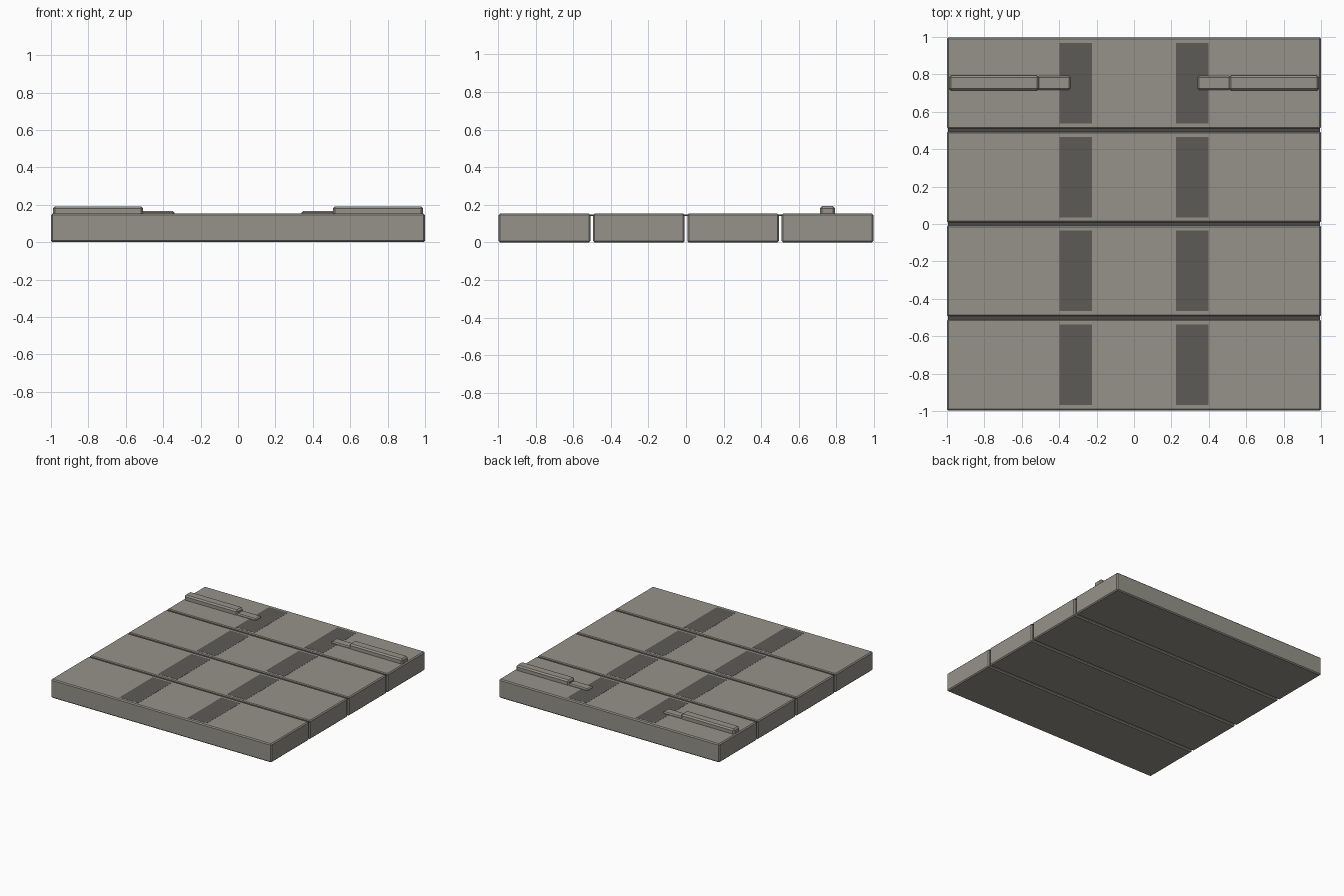
import bpy

if "Cube" in bpy.data.objects:
    bpy.data.objects.remove(bpy.data.objects["Cube"])


def material(name, rgb):
    mat = bpy.data.materials.new(name)
    mat.diffuse_color = (*rgb, 1)
    mat.use_nodes = True
    mat.node_tree.nodes["Principled BSDF"].inputs["Base Color"].default_value = mat.diffuse_color
    return mat


STONE = material("warm_grey", (0.30, 0.29, 0.25))
DARK = material("dark_grey", (0.11, 0.105, 0.095))
SEAM = material("seam_grey", (0.07, 0.068, 0.06))


def box(name, x, y, z, mat, bevel=0):
    """Box from (min, max) ranges, with an optional chamfer."""
    bpy.ops.mesh.primitive_cube_add(size=1, location=[sum(r) / 2 for r in (x, y, z)])
    ob = bpy.context.object
    ob.name = name
    ob.scale = [r[1] - r[0] for r in (x, y, z)]
    bpy.ops.object.transform_apply(location=False, rotation=False, scale=True)
    ob.data.materials.append(mat)
    if bevel:
        mod = ob.modifiers.new("chamfer", 'BEVEL')
        mod.width = bevel
        mod.segments = 1
    return ob


TOP = 0.153
PITCH = 0.502
HALF = 0.244

# Four planks, each with two dark inlay patches
for i in range(4):
    cy = (i - 1.5) * PITCH
    box(f"plank_{i + 1}", (-1, 1), (cy - HALF, cy + HALF), (0, TOP), STONE, 0.008)
    for side, label in ((-1, "left"), (1, "right")):
        xs = sorted((side * 0.225, side * 0.397))
        box(f"patch_{label}_{i + 1}", xs, (cy - 0.215, cy + 0.215),
            (TOP - 0.004, TOP + 0.001), DARK)

# Thin strips closing the tops of the gaps
for i in range(3):
    cy = (i - 1) * PITCH
    box(f"seam_strip_{i + 1}", (-0.995, 0.995), (cy - 0.012, cy + 0.012),
        (TOP - 0.013, TOP - 0.006), SEAM)

# Mirrored raised handles: thick bar outside, low tongue inside
for side, label in ((-1, "left"), (1, "right")):
    box(f"bar_{label}", sorted((side * 0.507, side * 0.99)), (0.713, 0.793),
        (TOP - 0.012, 0.192), STONE, 0.011)
    box(f"tongue_{label}", sorted((side * 0.34, side * 0.515)), (0.716, 0.790),
        (TOP - 0.012, 0.166), STONE, 0.008)
